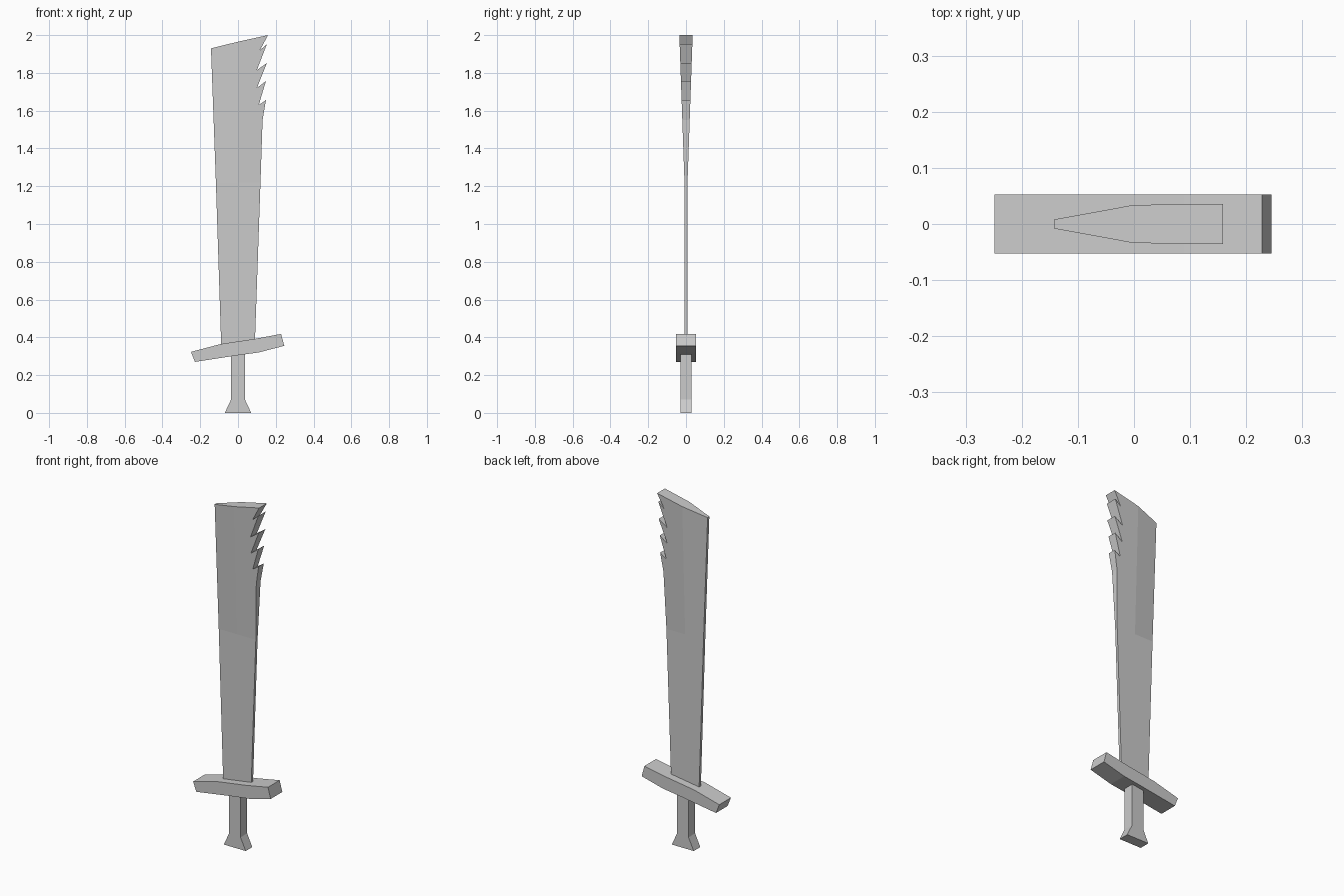
import bpy
import bmesh

if "Cube" in bpy.data.objects:
    bpy.data.objects.remove(bpy.data.objects["Cube"])


def make_object(name, bm):
    bmesh.ops.recalc_face_normals(bm, faces=bm.faces)
    mesh = bpy.data.meshes.new(name)
    bm.to_mesh(mesh)
    bm.free()
    obj = bpy.data.objects.new(name, mesh)
    bpy.context.collection.objects.link(obj)
    return obj


def extruded_profile(name, points, half_depth):
    bm = bmesh.new()
    front = bm.faces.new([bm.verts.new((x, -half_depth, z)) for x, z in points])
    result = bmesh.ops.extrude_face_region(bm, geom=[front], use_keep_orig=True)
    moved = [v for v in result["geom"] if isinstance(v, bmesh.types.BMVert)]
    bmesh.ops.translate(bm, verts=moved, vec=(0, 2 * half_depth, 0))
    return make_object(name, bm)


# Grip with flared pommel
extruded_profile("grip", [(-0.07, 0), (0.07, 0), (0.037, 0.07), (0.037, 0.33),
                          (-0.037, 0.33), (-0.037, 0.07)], 0.03)

# Slanted crossguard
extruded_profile("crossguard", [(-0.228, 0.27), (0.0, 0.305), (0.11, 0.32), (0.245, 0.355),
                                (0.228, 0.418), (0.09, 0.392), (-0.09, 0.365),
                                (-0.249, 0.323)], 0.053)

# Blade: thin below, swelling towards a heavy toothed tip
THIN, SWELL_Z = 0.008, 1.22
left = [(-0.088, 0.33), (-0.117, SWELL_Z), (-0.143, 1.93)]
middle = [(0.0, 0.33), (0.0, SWELL_Z), (0.0, 1.965)]
right = [(0.088, 0.33), (0.119, SWELL_Z)]
teeth = [(0.13, 1.55), (0.148, 1.656), (0.11, 1.63), (0.148, 1.757), (0.10, 1.72),
         (0.153, 1.852), (0.10, 1.815), (0.153, 1.952), (0.116, 1.92), (0.159, 2.0)]


def thickness(x, z):
    return THIN if x < 0 else THIN + max(0, z - SWELL_Z) * 0.035


panels = [
    [left[0], middle[0], middle[1], left[1]],
    [left[1], middle[1], middle[2], left[2]],
    [middle[0], right[0], right[1], middle[1]],
    [middle[1], right[1]] + teeth + [middle[2]],
]
outline = [left[0], middle[0]] + right + teeth + [middle[2], left[2], left[1]]

bm = bmesh.new()
points = dict.fromkeys(p for panel in panels for p in panel)
sides = [{(x, z): bm.verts.new((x, s * thickness(x, z), z)) for x, z in points}
         for s in (-1, 1)]
for side in sides:
    for panel in panels:
        bm.faces.new([side[p] for p in panel])
for a, b in zip(outline, outline[1:] + outline[:1]):
    bm.faces.new([sides[0][a], sides[0][b], sides[1][b], sides[1][a]])
make_object("blade", bm)
